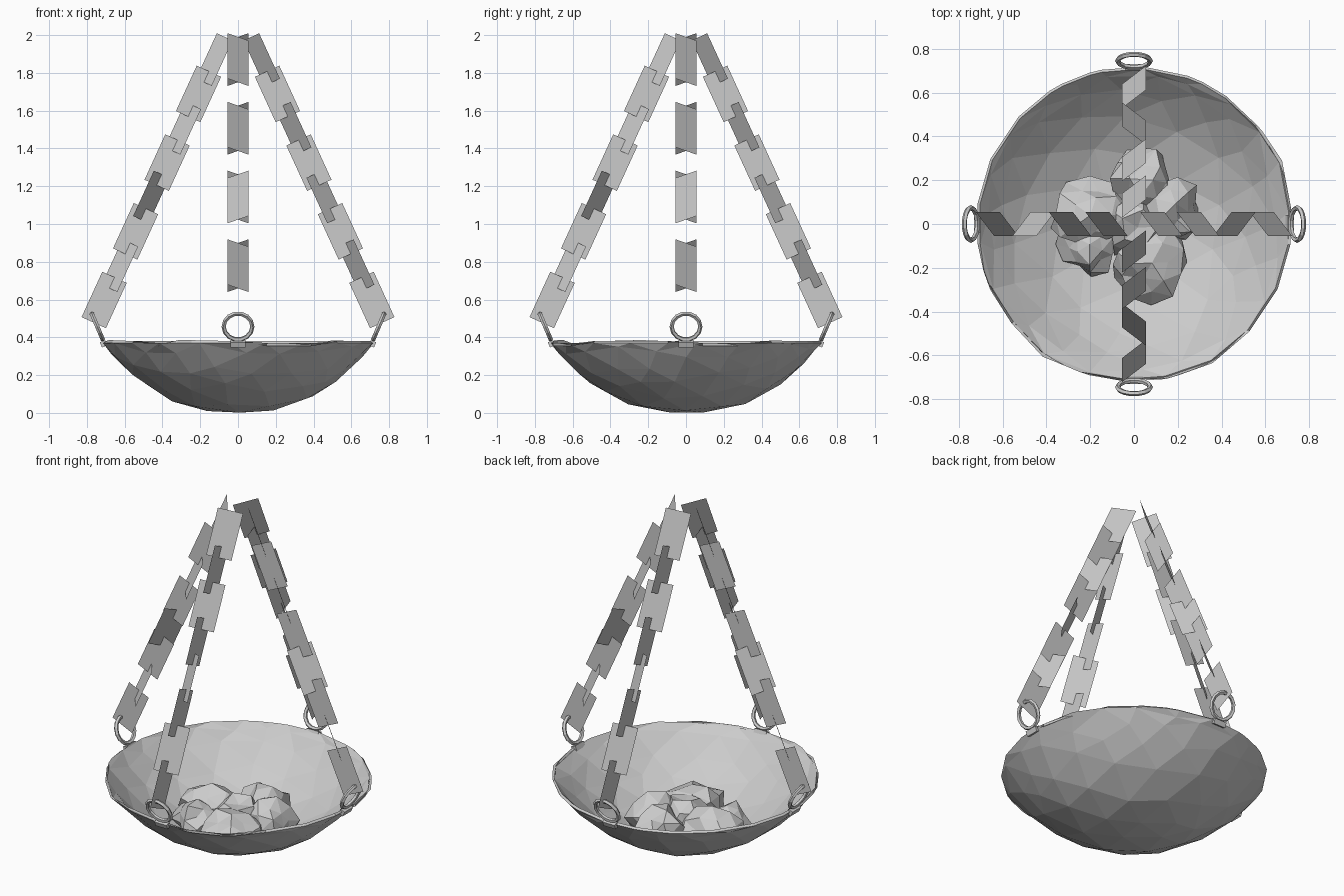
import bpy, bmesh, math, random
from mathutils import Vector, Matrix, noise

if "Cube" in bpy.data.objects:
    bpy.data.objects.remove(bpy.data.objects["Cube"])

grey = bpy.data.materials.new("plain_grey")
grey.use_nodes = True
grey.diffuse_color = (0.6, 0.6, 0.6, 1)
grey.node_tree.nodes["Principled BSDF"].inputs["Base Color"].default_value = (0.6, 0.6, 0.6, 1)

RADIUS, DEPTH = 0.72, 0.37


def bowl_height(r):
    return DEPTH * min(r / RADIUS, 1) ** 2.5


def finish(name, bm):
    mesh = bpy.data.meshes.new(name)
    bm.to_mesh(mesh)
    bm.free()
    mesh.materials.append(grey)
    obj = bpy.data.objects.new(name, mesh)
    bpy.context.collection.objects.link(obj)
    return obj


# Bowl: lower half of a faceted ball reshaped to a shallow dish
random.seed(4)
bm = bmesh.new()
bmesh.ops.create_icosphere(bm, subdivisions=3, radius=1,
                           matrix=Matrix.Rotation(0.35, 4, (1, 0.6, 0.2)))
bmesh.ops.bisect_plane(bm, geom=bm.verts[:] + bm.edges[:] + bm.faces[:], dist=0.06,
                       plane_co=(0, 0, 0), plane_no=(0, 0, 1), clear_outer=True)
bmesh.ops.remove_doubles(bm, verts=bm.verts[:], dist=0.05)
rim = {v for e in bm.edges if e.is_boundary for v in e.verts}
for v in bm.verts:
    flat = Vector((v.co.x, v.co.y, 0))
    if v in rim:
        flat.normalize()
    else:
        flat += Vector((random.uniform(-0.03, 0.03), random.uniform(-0.03, 0.03), 0))
    flat *= RADIUS
    v.co = (flat.x, flat.y, bowl_height(flat.length))
bmesh.ops.recalc_face_normals(bm, faces=bm.faces[:])
if sum(f.normal.z * f.calc_area() for f in bm.faces) > 0:
    bmesh.ops.reverse_faces(bm, faces=bm.faces[:])
bowl = finish("bowl", bm)
shell = bowl.modifiers.new("wall", 'SOLIDIFY')
shell.thickness = 0.015
shell.offset = -1

# Coals: jagged lumps resting on the bowl floor (x, y, radius, height)
lumps = [(-0.20, 0.04, 0.17, 0.14), (0.04, 0.19, 0.16, 0.15), (0.17, 0.06, 0.15, 0.15),
         (0.07, -0.18, 0.17, 0.14), (-0.20, -0.09, 0.14, 0.12), (0.0, 0.0, 0.15, 0.14)]
for i, (x, y, size, height) in enumerate(lumps):
    bm = bmesh.new()
    bmesh.ops.create_icosphere(bm, subdivisions=2, radius=1,
                               matrix=Matrix.Rotation(i * 1.3, 4, (1, 1, 0.5)))
    for v in bm.verts:
        v.co *= random.uniform(0.72, 1.15)
        px, py = x + v.co.x * size, y + v.co.y * size
        floor = bowl_height(math.hypot(px, py)) + 0.025
        v.co = (px, py, max(floor, 0.11 + v.co.z * height))
    finish("coal_%d" % (i + 1), bm)


def ring(bm, place, major=0.075, minor=0.012, around=14, sides=5):
    loops = []
    for i in range(around):
        a = 2 * math.pi * i / around
        loop = []
        for j in range(sides):
            b = 2 * math.pi * j / sides
            r = major + minor * math.cos(b)
            loop.append(bm.verts.new(place @ Vector((minor * math.sin(b), r * math.cos(a), r * math.sin(a)))))
        loops.append(loop)
    for i in range(around):
        p, q = loops[i], loops[(i + 1) % around]
        for j in range(sides):
            k = (j + 1) % sides
            bm.faces.new((p[j], q[j], q[k], p[k]))


# Chain line from the ring up towards the middle
low, high = Vector((0.765, 0, 0.475)), Vector((0.08, 0, 1.97))
axis = (high - low).normalized()
across = Vector((axis.z, 0, -axis.x))
tangent = Vector((0, 1, 0))
twists = [0, -50, 0, 50, 0, -50, 0, -50]

for k, side in enumerate(("left", "back", "right", "front")):
    turn = Matrix.Rotation(k * math.pi / 2, 4, 'Z')

    # Flat chain links, alternately twisted so that they interlock
    bm = bmesh.new()
    for i, twist in enumerate(twists):
        a = math.radians(twist)
        w = (across * math.cos(a) + tangent * math.sin(a)) * 0.071
        mid = low + axis * (0.135 + i * 0.2)
        half = axis * 0.132
        corners = [mid - half - w, mid - half + w, mid + half + w, mid + half - w]
        bm.faces.new([bm.verts.new(turn @ c) for c in corners])
    finish(side + "_chain", bm)

    # Ring leaning outwards, with its small clip on the rim
    bm = bmesh.new()
    lean = Matrix.Rotation(math.radians(23), 4, 'Y')
    ring(bm, turn @ Matrix.Translation((0.745, 0, 0.457)) @ lean)
    bmesh.ops.create_cube(bm, size=1, matrix=turn @ Matrix.Translation((0.712, 0, 0.366))
                          @ lean @ Matrix.Diagonal((0.03, 0.08, 0.03, 1)))
    finish(side + "_ring", bm)
